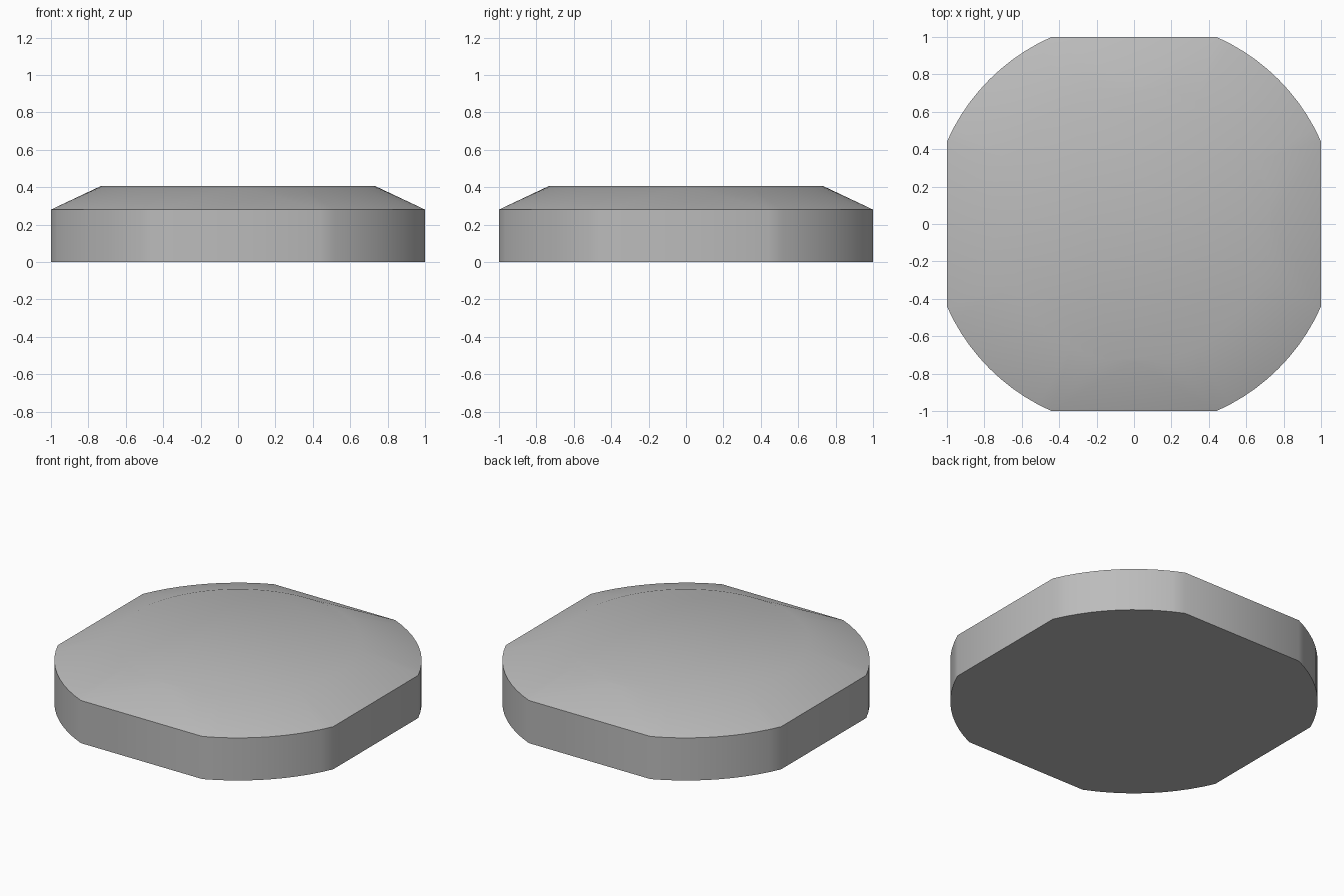
import bpy, bmesh, math

cube = bpy.data.objects.get("Cube")
if cube:
    bpy.data.objects.remove(cube, do_unlink=True)

RIM_RADIUS, TOP_RADIUS = 1.093, 0.735
RIM_Z, TOP_Z = 0.28, 0.405
CORNER_STEPS, TOP_STEPS = 10, 80


def polar(radius, angle, z):
    return (radius * math.cos(angle), radius * math.sin(angle), z)


def rim_angles():
    """Angles of the four rounded corners, leaving a flat on each side."""
    start = math.acos(1 / RIM_RADIUS)
    sweep = math.pi / 2 - 2 * start
    return [q * math.pi / 2 + start + sweep * i / CORNER_STEPS
            for q in range(4) for i in range(CORNER_STEPS + 1)]


# Grey material
grey = bpy.data.materials.new("plain grey")
grey.use_nodes = True
colour = (0.5, 0.5, 0.5, 1)
grey.diffuse_color = colour
grey.node_tree.nodes["Principled BSDF"].inputs["Base Color"].default_value = colour

# Body: four-flatted base wrapped up to a round top plate
bm = bmesh.new()
for z in (0, RIM_Z):
    for a in rim_angles():
        bm.verts.new(polar(RIM_RADIUS, a, z))
for i in range(TOP_STEPS):
    bm.verts.new(polar(TOP_RADIUS, 2 * math.pi * i / TOP_STEPS, TOP_Z))
bmesh.ops.convex_hull(bm, input=bm.verts[:])

# Merge the triangles of flat faces
bmesh.ops.dissolve_limit(bm, angle_limit=math.radians(0.2),
                         verts=bm.verts[:], edges=bm.edges[:])
bmesh.ops.recalc_face_normals(bm, faces=bm.faces[:])

mesh = bpy.data.meshes.new("rounded_base")
bm.to_mesh(mesh)
bm.free()
mesh.materials.append(grey)
base = bpy.data.objects.new("rounded_base", mesh)
bpy.context.collection.objects.link(base)

# Smooth sides and bevel, crisp rim and bottom edge
bpy.ops.object.select_all(action="DESELECT")
base.select_set(True)
bpy.context.view_layer.objects.active = base
bpy.ops.object.shade_smooth_by_angle(angle=math.radians(30))
